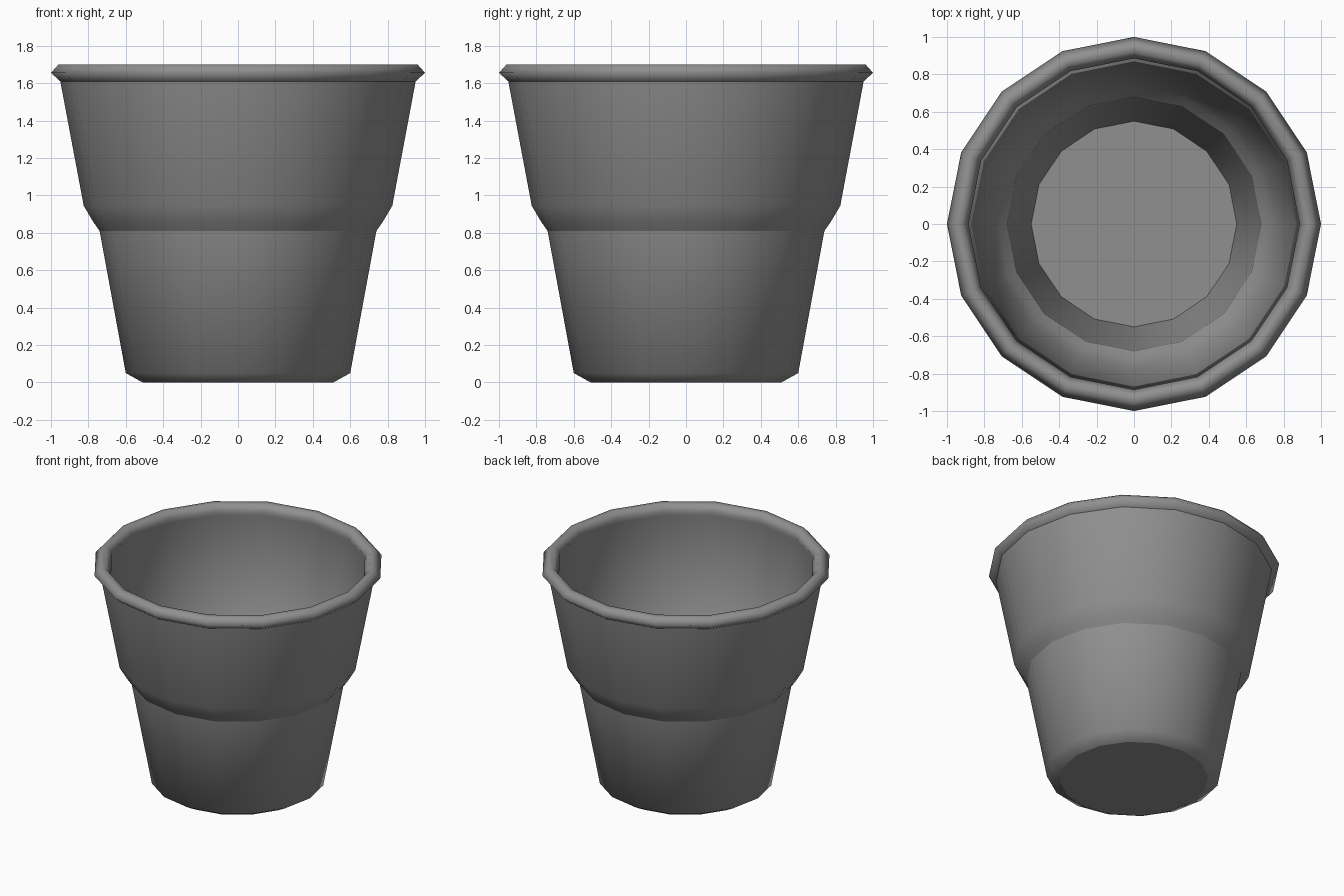
import bpy, bmesh
from math import cos, sin, pi

if "Cube" in bpy.data.objects:
    bpy.data.objects.remove(bpy.data.objects["Cube"])

SIDES = 16

# Profile (radius, height, crease) from the outer base, over the rim, to the inner floor
profile = [
    (0.51, 0.005, False), (0.60, 0.05, False),          # base bevel
    (0.74, 0.81, True), (0.775, 0.86, False),           # stepped shoulder
    (0.825, 0.945, False), (0.95, 1.61, True),          # upper wall
    (1.00, 1.655, False), (0.96, 1.70, False),          # rolled rim
    (0.92, 1.70, False), (0.885, 1.655, False),
    (0.90, 1.62, False), (0.77, 0.945, False),          # inner upper wall
    (0.725, 0.865, False), (0.68, 0.81, True),          # inner shoulder
    (0.55, 0.05, True),                                 # inner floor edge
]
profile[0] = (0.51, 0.0, True)


def lathe(name, points):
    bm = bmesh.new()
    rings = [[bm.verts.new((r * cos(2 * pi * i / SIDES), r * sin(2 * pi * i / SIDES), z))
              for i in range(SIDES)] for r, z, _ in points]
    for a, b in zip(rings, rings[1:]):
        for i in range(SIDES):
            j = (i + 1) % SIDES
            bm.faces.new((a[i], a[j], b[j], b[i])).smooth = True
    # Base and inner floor
    bm.faces.new(rings[0][::-1])
    bm.faces.new(rings[-1])
    # Hard creases around the marked rings
    for ring, (_, _, crease) in zip(rings, points):
        if crease:
            for i in range(SIDES):
                bm.edges.get((ring[i], ring[(i + 1) % SIDES])).smooth = False
    bmesh.ops.recalc_face_normals(bm, faces=bm.faces)
    mesh = bpy.data.meshes.new(name)
    bm.to_mesh(mesh)
    bm.free()
    obj = bpy.data.objects.new(name, mesh)
    bpy.context.collection.objects.link(obj)
    return obj


cup = lathe("stepped_cup", profile)

# Dark grey plastic
dark = bpy.data.materials.new("dark_grey")
dark.diffuse_color = (0.28, 0.28, 0.28, 1)
dark.use_nodes = True
dark.node_tree.nodes["Principled BSDF"].inputs["Base Color"].default_value = dark.diffuse_color
cup.data.materials.append(dark)
